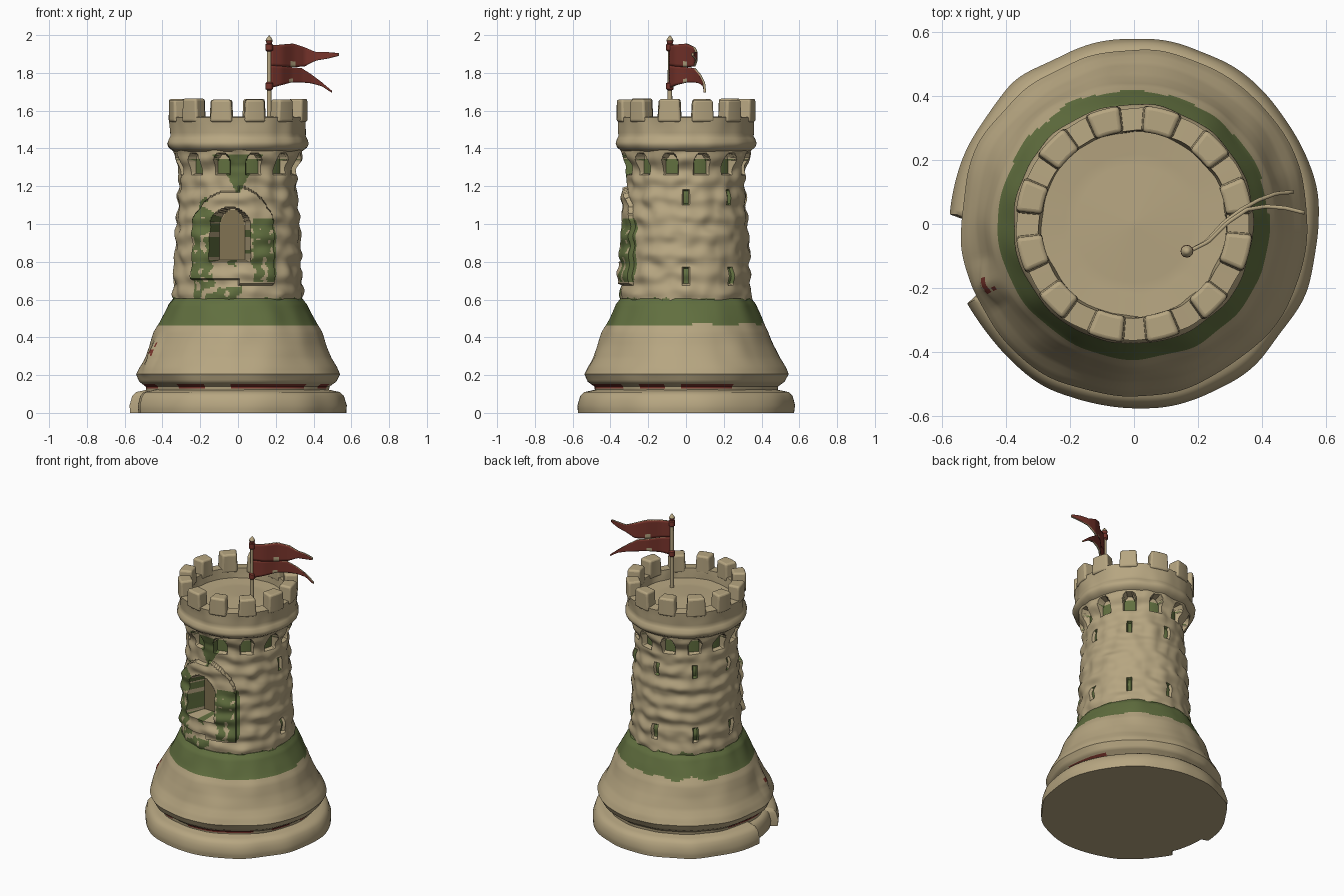
import bpy
import bmesh
import random
from math import sin, cos, pi, radians, hypot, ceil
from mathutils import Vector, noise

random.seed(4)
default_cube = bpy.data.objects.get("Cube")
if default_cube:
    bpy.data.objects.remove(default_cube)


def make_material(name, red, green, blue):
    material = bpy.data.materials.new(name)
    material.use_nodes = True
    color = (red, green, blue, 1)
    material.diffuse_color = color
    material.node_tree.nodes["Principled BSDF"].inputs["Base Color"].default_value = color
    return material


sandstone = make_material("sandstone", .47, .38, .22)
moss = make_material("moss green", .12, .16, .05)
cloth = make_material("flag red", .19, .035, .025)
shadow_stone = make_material("alcove brown", .22, .17, .085)
STONE, MOSS, RED, BROWN = range(4)
PALETTE = (sandstone, moss, cloth, shadow_stone)


def finish(name, bm, smooth_angle=40, materials=PALETTE):
    mesh = bpy.data.meshes.new(name)
    bm.to_mesh(mesh)
    bm.free()
    for material in materials:
        mesh.materials.append(material)
    mesh.polygons.foreach_set("use_smooth", [True] * len(mesh.polygons))
    mesh.set_sharp_from_angle(angle=radians(smooth_angle))
    obj = bpy.data.objects.new(name, mesh)
    bpy.context.collection.objects.link(obj)
    return obj


def rough(angle, z, scale=4, stretch=3):
    return noise.noise(Vector((sin(angle) * scale, cos(angle) * scale, z * scale * stretch)))


def flat(angle, z, r):
    return r


def all_stone(angle, z):
    return STONE


def lathe(name, profile, shape=flat, colour=all_stone, segments=240, step=.013):
    """Revolve a profile; angle 0 is the front and grows towards +x."""
    points = []
    for (r1, z1), (r2, z2) in zip(profile, profile[1:]):
        count = max(1, ceil(hypot(r2 - r1, z2 - z1) / step))
        points += [(r1 + (r2 - r1) * k / count, z1 + (z2 - z1) * k / count) for k in range(count)]
    points.append(profile[-1])
    bm = bmesh.new()
    angles = [2 * pi * j / segments for j in range(segments)]
    rings = []
    for r, z in points:
        ring = []
        for angle in angles:
            radius = shape(angle, z, r) if r > 0 else 0
            ring.append(bm.verts.new((radius * sin(angle), -radius * cos(angle), z)))
        rings.append(ring)
    for i in range(len(rings) - 1):
        for j in range(segments):
            k = (j + 1) % segments
            face = bm.faces.new((rings[i][j], rings[i][k], rings[i + 1][k], rings[i + 1][j]))
            middle = (points[i][1] + points[i + 1][1]) / 2
            face.material_index = colour(angles[j] + pi / segments, middle)
    bmesh.ops.remove_doubles(bm, verts=bm.verts, dist=.00001)
    return finish(name, bm)


# Plinth with a broken stretch on one side
def plinth_shape(angle, z, r):
    notch = .045 if radians(268) < angle < radians(295) else 0
    return r - r / .57 * notch + .014 * rough(angle, z, 3, 1) * r / .57


lathe("plinth", [(0, 0), (.572, 0), (.575, .04), (.56, .09), (.54, .11), (.47, .125), (0, .125)],
      plinth_shape, step=.03)


# Flared skirt with a mossy upper band
def skirt_shape(angle, z, r):
    if r < .3:
        return r
    lump = max(0, 1 - abs(angle - radians(292)) / .16) * max(0, 1 - abs(z - .31) / .12)
    return r + .012 * rough(angle, z, 3, 2) + .03 * lump


def skirt_colour(angle, z):
    if .13 < z < .15 and rough(angle, 0, 3) > -.1 and cos(angle) > -.5:
        return RED
    if abs(angle - radians(292)) < .05 and abs(z - .33) < .04 and rough(angle, z, 14) > 0:
        return RED
    return MOSS if z > .465 + .02 * rough(angle, 0, 3) * (1 - cos(angle)) else STONE


lathe("skirt", [(0, .11), (.48, .11), (.485, .14), (.52, .165), (.54, .205), (.525, .24), (.495, .29),
                (.465, .36), (.44, .43), (.415, .475), (.395, .52), (.37, .575), (.345, .605), (.3, .61)],
      skirt_shape, skirt_colour)


# Shaft: rough courses, arched alcove, arrow slits and corbel niches
def alcove_distance(angle, z, r=.33):
    """Signed distance from the arched opening, negative inside."""
    if cos(angle) < .3:
        return 1
    x = abs(r * sin(angle) + .04)
    spring = .985
    if z > spring:
        return hypot(x, z - spring) - .1
    return max(x - .1, .8 - z)


def in_slit(angle, z):
    turn = radians(45)
    nearest = round(angle / turn)
    return (2 <= nearest <= 6 and abs(angle - nearest * turn) < .05
            and (.68 < z < .77 or 1.1 < z < 1.18))


def in_niche(angle, z):
    period = radians(30)
    offset = abs(angle % period - period / 2)
    top = 1.37 - .5 * max(0, offset - .06)
    return offset < .125 and 1.265 < z < top


def shaft_shape(angle, z, r):
    distance = alcove_distance(angle, z)
    if distance < 0:
        return .22 / cos(angle)
    radius = r + .014 * rough(angle, z, 4, 4) + .004 * sin(z * 62)
    if distance < .09 + .03 * (sin(angle) > 0):
        radius += .024
    if in_slit(angle, z):
        radius -= .018
    if in_niche(angle, z):
        radius = min(radius, .285)
    return radius


def shaft_colour(angle, z):
    distance = alcove_distance(angle, z)
    x = .33 * sin(angle)
    patch = rough(angle, z, 9, 3)
    if distance < -.008:
        return BROWN
    if in_slit(angle, z):
        return MOSS
    if in_niche(angle, z):
        return MOSS if z < 1.345 else STONE
    if cos(angle) > .3:
        if 1.17 < z < 1.37 and abs(x) < .6 * (z - 1.17) + .01:
            return MOSS
        left_moss = -.225 < x < -.12 and z < 1.09 + .1 * patch
        right_moss = .075 < x < .2 and .69 < z < 1.03 and hypot((x - .11) * 3, z - .86) < .29
        foot_moss = -.2 < x < .02 and z < .67 + .06 * patch
        if (left_moss or right_moss or foot_moss) and patch > -.28:
            return MOSS
        if distance < .03 and z < 1.0 and patch > .1:
            return MOSS
    return MOSS if z < .6 + .03 * patch else STONE


lathe("shaft", [(.35, .57), (.342, .64), (.336, .8), (.33, .95), (.32, 1.1), (.312, 1.2),
                (.31, 1.26), (.318, 1.31), (.335, 1.36), (.35, 1.4)],
      shaft_shape, shaft_colour, segments=300, step=.009)


# Parapet ring with its sunken floor
def parapet_shape(angle, z, r):
    return r + (.008 * rough(angle, z, 4, 2) if r > .2 else 0)


lathe("parapet", [(.29, 1.37), (.34, 1.385), (.366, 1.405), (.374, 1.425), (.368, 1.445), (.357, 1.465),
                  (.36, 1.52), (.364, 1.565), (.295, 1.57), (.288, 1.505), (.2, 1.5), (0, 1.51)],
      parapet_shape, segments=144, step=.02)

# Merlons: curved blocks around the rim
for index in range(12):
    bm = bmesh.new()
    bmesh.ops.create_cube(bm, size=1)
    bmesh.ops.subdivide_edges(bm, edges=bm.edges, cuts=3, use_grid_fill=True)
    centre = radians(15 + 30 * index) + random.uniform(-.015, .015)
    width = radians(random.uniform(18, 20.5))
    height = random.uniform(.115, .125)
    for vert in bm.verts:
        angle = centre + vert.co.x * width * (1 - .12 * (vert.co.z + .5))
        radius = .329 + vert.co.y * .082
        vert.co = (radius * sin(angle), -radius * cos(angle), 1.54 + (vert.co.z + .5) * height)
    bmesh.ops.recalc_face_normals(bm, faces=bm.faces)
    merlon = finish("merlon_%d" % (index + 1), bm, 50)
    bevel = merlon.modifiers.new("worn edges", 'BEVEL')
    bevel.width = .012
    bevel.segments = 3
    bevel.limit_method = 'ANGLE'
    bevel.angle_limit = radians(50)

# Flagpole, finial and the two cloth ties
POLE = Vector((.165, -.085, 0))
pole = lathe("flagpole", [(0, 1.49), (.013, 1.49), (.011, 1.96), (0, 1.965)], segments=12, step=1)
finial = lathe("finial", [(0, 1.95), (.014, 1.955), (.019, 1.972), (.012, 1.985), (0, 2)],
               segments=12, step=1, colour=lambda angle, z: RED if z < 1.975 else STONE)
ties = [lathe("flag_tie", [(.012, z - .022), (.02, z - .015), (.02, z + .015), (.012, z + .022)],
              segments=12, step=1, colour=lambda angle, z: RED) for z in (1.73, 1.935)]
for part in [pole, finial] + ties:
    part.location = POLE


# Swallow-tailed flag made of two waving strips
def along(values, u):
    place = u * (len(values) - 1)
    k = min(int(place), len(values) - 2)
    return values[k] + (values[k + 1] - values[k]) * (place - k)


def flag_strip(name, outer, inner, sway, length):
    columns, rows = 28, 8
    bm = bmesh.new()
    grid = []
    for i in range(columns + 1):
        u = i / columns
        x = .172 + length * u
        y = along(sway, u)
        low, high = along(inner, u), along(outer, u)
        grid.append([bm.verts.new((x, y, low + (high - low) * j / rows)) for j in range(rows + 1)])
    for i in range(columns):
        for j in range(rows):
            face = bm.faces.new((grid[i][j], grid[i + 1][j], grid[i + 1][j + 1], grid[i][j + 1]))
            # Worn pale patch in the middle of the cloth
            worn = 7 < i < 10 and j < 2
            face.material_index = 1 if worn else 0
    bmesh.ops.remove_doubles(bm, verts=bm.verts, dist=.0001)
    strip = finish(name, bm, 60, (cloth, sandstone))
    solid = strip.modifiers.new("cloth thickness", 'SOLIDIFY')
    solid.thickness = .012
    solid.offset = 0
    solid.material_offset_rim = 1


flag_strip("flag_upper", [1.945, 1.95, 1.955, 1.935, 1.91, 1.91, 1.905],
           [1.84, 1.835, 1.83, 1.835, 1.865, 1.875, 1.89],
           [-.085, -.055, .005, .045, .055, .05, .035], .36)
flag_strip("flag_lower", [1.84, 1.835, 1.83, 1.825, 1.79, 1.75, 1.705],
           [1.72, 1.735, 1.75, 1.75, 1.745, 1.73, 1.695],
           [-.085, -.055, .005, .045, .075, .095, .1], .325)
